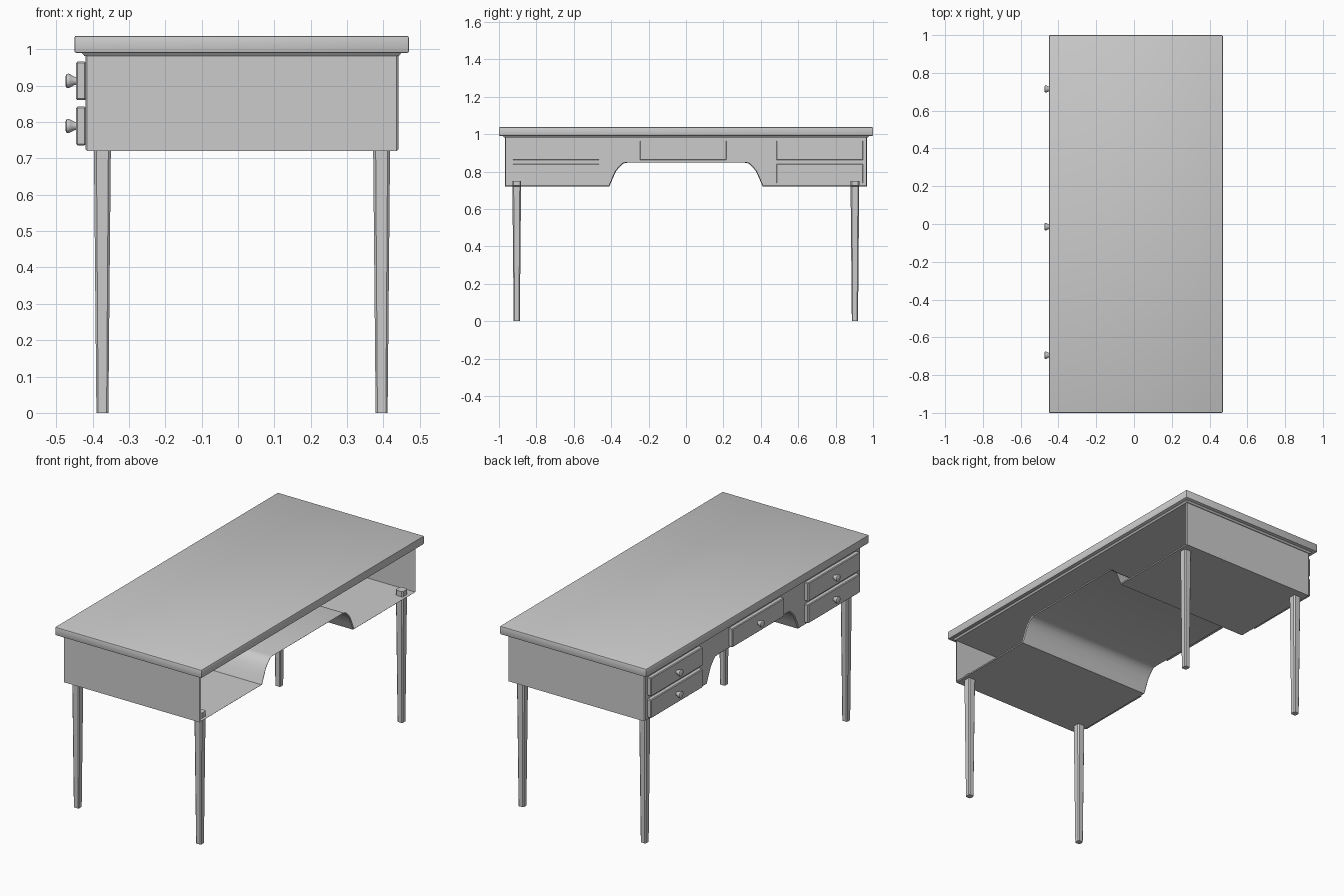
import bpy, bmesh
from math import radians
from mathutils import Matrix, Vector

cube = bpy.data.objects.get("Cube")
if cube:
    bpy.data.objects.remove(cube)

grey = bpy.data.materials.new("light_grey")
grey.use_nodes = True
colour = (0.6, 0.6, 0.6, 1)
grey.diffuse_color = colour
grey.node_tree.nodes["Principled BSDF"].inputs["Base Color"].default_value = colour


def finish(name, bm, smooth=False):
    mesh = bpy.data.meshes.new(name)
    bm.to_mesh(mesh)
    bm.free()
    mesh.materials.append(grey)
    ob = bpy.data.objects.new(name, mesh)
    bpy.context.collection.objects.link(ob)
    if smooth:
        bpy.ops.object.select_all(action='DESELECT')
        bpy.context.view_layer.objects.active = ob
        ob.select_set(True)
        bpy.ops.object.shade_smooth_by_angle(angle=radians(40))
    return ob


def box(bm, x0, x1, y0, y1, z0, z1):
    size = Matrix.Diagonal((x1 - x0, y1 - y0, z1 - z0, 1))
    place = Matrix.Translation(((x0 + x1) / 2, (y0 + y1) / 2, (z0 + z1) / 2))
    return bmesh.ops.create_cube(bm, size=1, matrix=place @ size)["verts"]


def bevel(bm, edges, width, segments=1):
    bmesh.ops.bevel(bm, geom=edges, offset=width, segments=segments,
                    profile=0.5, affect='EDGES')


# Tabletop slab with softened edges
bm = bmesh.new()
box(bm, -0.45, 0.47, -1, 1, 0.99, 1.037)
bevel(bm, bm.edges[:], 0.005, 2)
finish("tabletop", bm, True)

# Thin moulding under the tabletop, narrowing downwards
bm = bmesh.new()
box(bm, -0.43, 0.45, -0.98, 0.98, 0.981, 0.991)
for v in bm.verts:
    if v.co.z < 0.985:
        v.co.x -= 0.008 if v.co.x > 0 else -0.008
        v.co.y -= 0.008 if v.co.y > 0 else -0.008
finish("moulding", bm)

# Apron shell: arched profile, open along the +x side and the top
arch = [(0.41, 0.72), (0.395, 0.755), (0.375, 0.8), (0.355, 0.825),
        (0.335, 0.843), (0.315, 0.847)]
profile = [(-0.968, 0.985), (-0.968, 0.72)]
profile += [(-y, z) for y, z in arch] + arch[::-1]
profile += [(0.968, 0.72), (0.968, 0.985)]
bm = bmesh.new()
near = bm.faces.new([bm.verts.new((-0.42, y, z)) for y, z in profile])
new = bmesh.ops.extrude_face_region(bm, geom=[near])["geom"]
bmesh.ops.translate(bm, vec=(0.861, 0, 0),
                    verts=[g for g in new if isinstance(g, bmesh.types.BMVert)])
if not any(f.normal.x < -0.9 for f in bm.faces):
    bm.faces.new([v for v in near.verts])
bmesh.ops.recalc_face_normals(bm, faces=bm.faces[:])
rims = [e for e in bm.edges if all(v.co.z < 0.98 for v in e.verts)
        and abs(e.verts[0].co.x - e.verts[1].co.x) < 0.01]
posts = [e for e in bm.edges if abs(e.verts[0].co.z - e.verts[1].co.z) > 0.2]
bevel(bm, list(set(rims + posts)), 0.005)
bm.normal_update()
bmesh.ops.delete(bm, context='FACES',
                 geom=[f for f in bm.faces if f.normal.x > 0.99 or f.normal.z > 0.99])
finish("apron", bm, True)

# Four tapered legs with chamfered corners
for side, x in (("right", -0.373), ("left", 0.395)):
    for end, y in (("front", -0.905), ("back", 0.903)):
        bm = bmesh.new()
        box(bm, -0.0235, 0.0235, -0.0235, 0.0235, 0, 0.75)
        bevel(bm, [e for e in bm.edges
                   if abs(e.verts[0].co.z - e.verts[1].co.z) > 0.5], 0.007)
        for v in bm.verts:
            if v.co.z < 0.1:
                v.co.x *= 0.7
                v.co.y *= 0.7
        bmesh.ops.translate(bm, verts=bm.verts[:], vec=(x, y, 0))
        finish(f"{end}_{side}_leg", bm)

# Drawer fronts, each with a flared round knob
knob = [(0, -0.475), (0.012, -0.475), (0.019, -0.471), (0.02, -0.466),
        (0.017, -0.46), (0.011, -0.449), (0.011, -0.444)]
upper, lower = 0.913, 0.789
drawers = [("back_upper", 0.715, upper), ("back_lower", 0.715, lower),
           ("centre", -0.015, upper),
           ("front_upper", -0.695, upper), ("front_lower", -0.695, lower)]
for name, y, z in drawers:
    bm = bmesh.new()
    box(bm, -0.445, -0.418, y - 0.233, y + 0.233, z - 0.053, z + 0.053)
    bevel(bm, bm.edges[:], 0.004)
    finish(name + "_drawer", bm)

    bm = bmesh.new()
    verts = [bm.verts.new((x, y + r, z)) for r, x in knob]
    edges = [bm.edges.new(pair) for pair in zip(verts, verts[1:])]
    bmesh.ops.spin(bm, geom=verts + edges, cent=Vector((0, y, z)), axis=(1, 0, 0),
                   angle=radians(360), steps=16, use_duplicate=False)
    bmesh.ops.remove_doubles(bm, verts=bm.verts[:], dist=0.0003)
    bmesh.ops.recalc_face_normals(bm, faces=bm.faces[:])
    finish(name + "_knob", bm, True)
